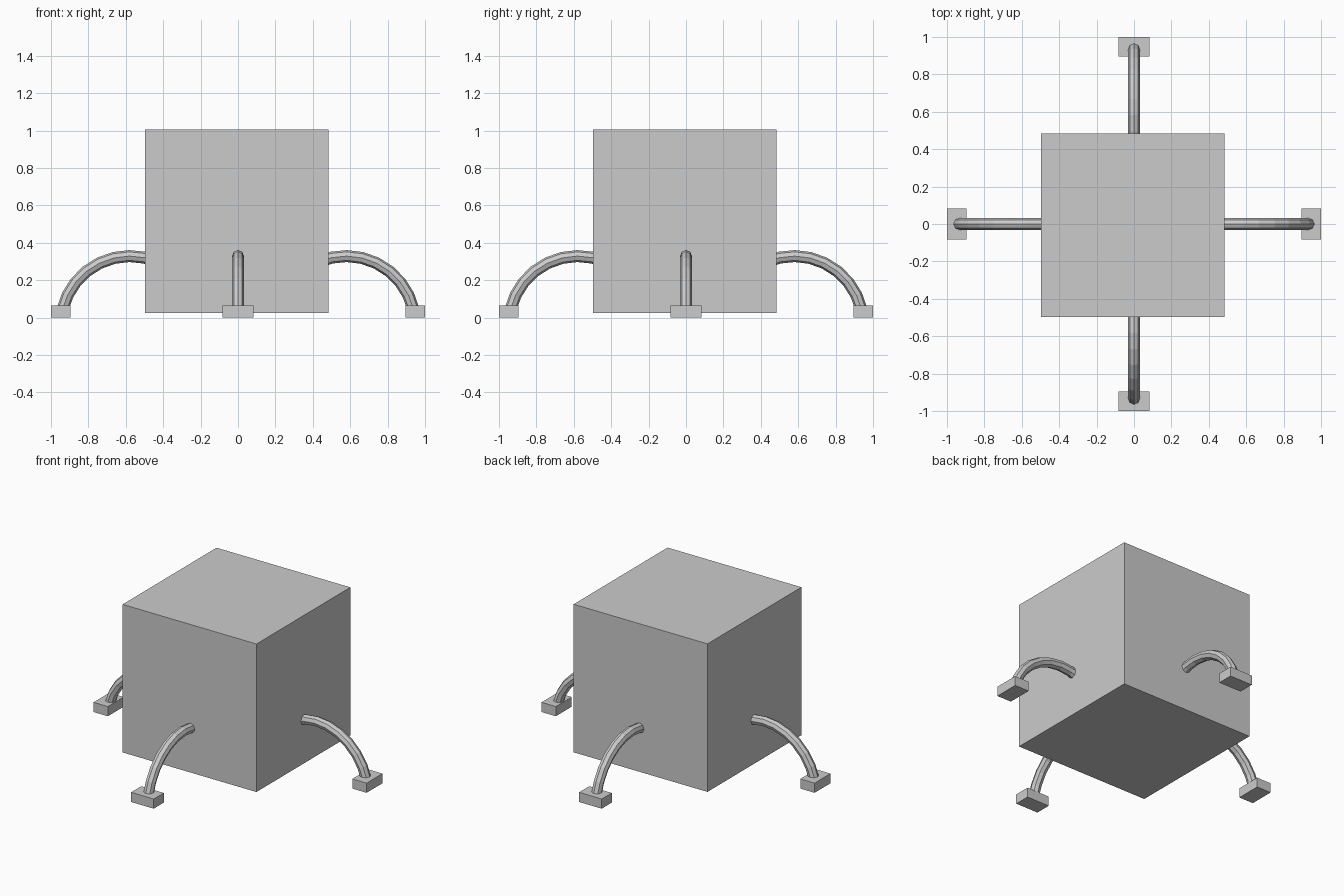
import bpy
from math import cos, sin, radians, pi
from mathutils import Matrix

if "Cube" in bpy.data.objects:
    bpy.data.objects.remove(bpy.data.objects["Cube"])


def box(name, lo, hi, turn=0.0):
    """Box between two corners, turned about the z axis."""
    bpy.ops.mesh.primitive_cube_add(size=1)
    ob = bpy.context.object
    ob.name = name
    size = [b - a for a, b in zip(lo, hi)]
    mid = [(a + b) / 2 for a, b in zip(lo, hi)]
    ob.data.transform(Matrix.Rotation(turn, 4, 'Z') @ Matrix.Translation(mid)
                      @ Matrix.Diagonal((*size, 1)))
    return ob


def tube(name, path, radius, turn):
    """Flat-faced tube along a path, turned about the z axis."""
    cu = bpy.data.curves.new(name, 'CURVE')
    cu.dimensions = '3D'
    cu.bevel_depth = radius
    cu.bevel_resolution = 2
    cu.use_fill_caps = True
    sp = cu.splines.new('POLY')
    sp.points.add(len(path) - 1)
    for p, (x, z) in zip(sp.points, path):
        p.co = (x, 0, z, 1)
    sp.use_smooth = False
    ob = bpy.data.objects.new(name, cu)
    bpy.context.collection.objects.link(ob)
    bpy.ops.object.select_all(action='DESELECT')
    ob.select_set(True)
    bpy.context.view_layer.objects.active = ob
    bpy.ops.object.convert(target='MESH')
    ob = bpy.context.object
    ob.name = name
    ob.data.transform(Matrix.Rotation(turn, 4, 'Z'))
    return ob


# Body block, slightly off centre
box("body", (-0.497, -0.497, 0.025), (0.483, 0.485, 1.005))

# Arched legs, starting inside the body and ending inside the feet
R, CX, CZ = 0.37, 0.578, -0.041
angles = [radians(-25 + 102 * i / 8) for i in range(9)]
arc = [(CX + R * sin(a), CZ + R * cos(a)) for a in angles]

for i, side in enumerate(("right", "back", "left", "front")):
    turn = i * pi / 2
    tube(side + "_leg", arc, 0.032, turn)
    box(side + "_foot", (0.895, -0.083, 0), (1.0, 0.083, 0.064), turn)
